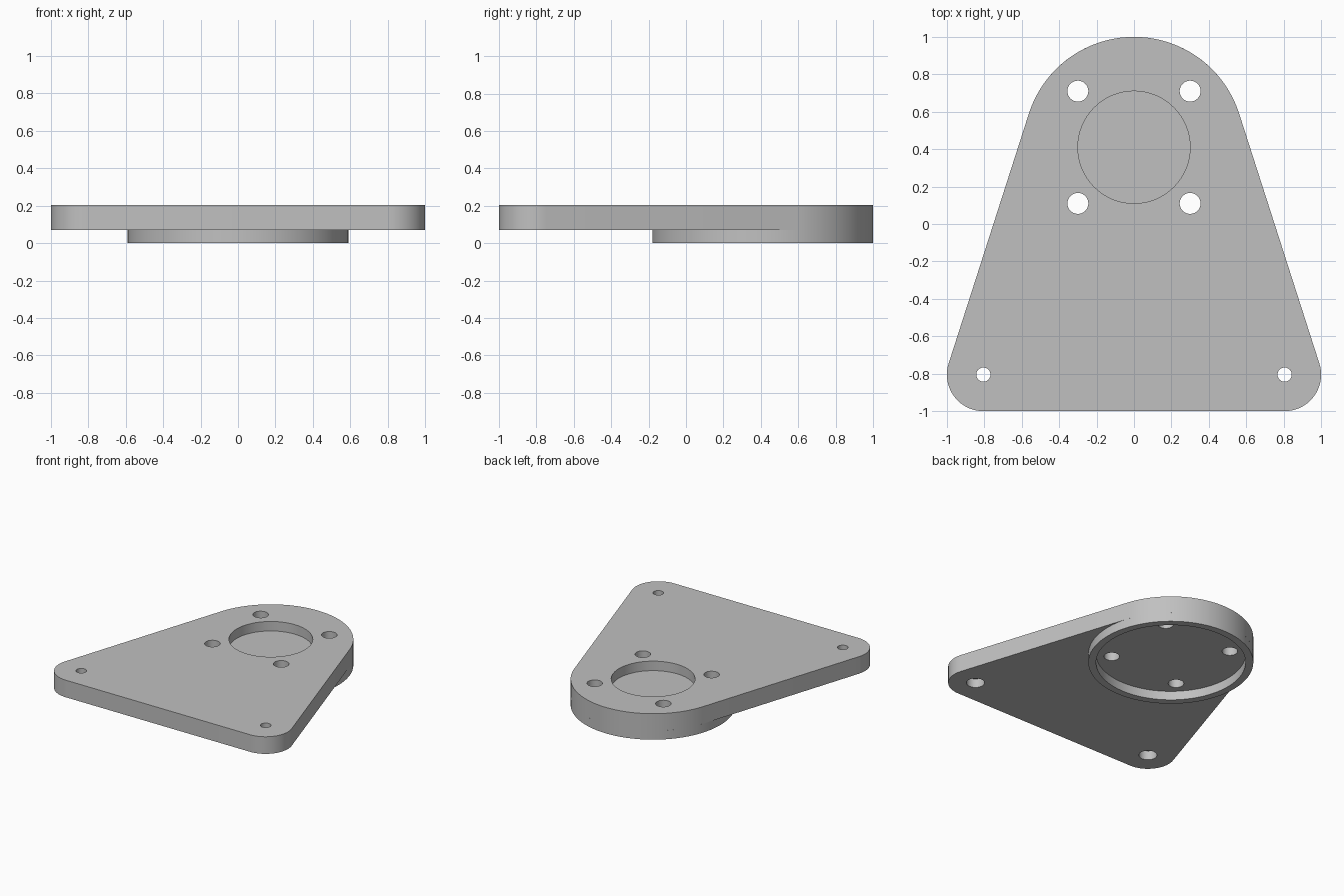
import bpy
import bmesh
from math import acos, atan2, cos, hypot, pi, sin

cube = bpy.data.objects.get("Cube")
if cube:
    bpy.data.objects.remove(cube, do_unlink=True)

# Main dimensions
BASE, TOP = 0.07, 0.205
HUB_Y, HUB_R = 0.41, 0.59
FOOT_X, FOOT_Y, FOOT_R = 0.805, -0.805, 0.195

grey = bpy.data.materials.new("light_grey")
grey.use_nodes = True
colour = (0.53, 0.53, 0.53, 1)
grey.diffuse_color = colour
grey.node_tree.nodes["Principled BSDF"].inputs["Base Color"].default_value = colour


def arc(cx, cy, r, start, end, steps):
    return [(cx + r * cos(start + (end - start) * i / steps),
             cy + r * sin(start + (end - start) * i / steps)) for i in range(steps + 1)]


def circle(cx, cy, r, steps=64):
    return arc(cx, cy, r, 0, 2 * pi, steps)[:-1]


def make_object(name, bm):
    bmesh.ops.recalc_face_normals(bm, faces=bm.faces)
    mesh = bpy.data.meshes.new(name)
    bm.to_mesh(mesh)
    bm.free()
    mesh.materials.append(grey)
    obj = bpy.data.objects.new(name, mesh)
    bpy.context.collection.objects.link(obj)
    return obj


def add_prism(bm, outline, z0, z1):
    low = [bm.verts.new((x, y, z0)) for x, y in outline]
    high = [bm.verts.new((x, y, z1)) for x, y in outline]
    bm.faces.new(low[::-1])
    bm.faces.new(high)
    n = len(outline)
    for i in range(n):
        j = (i + 1) % n
        bm.faces.new((low[i], low[j], high[j], high[i]))


def smooth(obj):
    bpy.ops.object.select_all(action="DESELECT")
    obj.select_set(True)
    bpy.context.view_layer.objects.active = obj
    bpy.ops.object.shade_smooth_by_angle(angle=pi / 6)


# Plate outline: hub arc and two foot arcs joined by tangent lines
dx, dy = FOOT_X, FOOT_Y - HUB_Y
side = atan2(dy, dx) + acos((HUB_R - FOOT_R) / hypot(dx, dy))
outline = (arc(0, HUB_Y, HUB_R, side, pi - side, 40)
           + arc(-FOOT_X, FOOT_Y, FOOT_R, pi - side, 1.5 * pi, 20)
           + arc(FOOT_X, FOOT_Y, FOOT_R, -pi / 2, side, 20))
bm = bmesh.new()
add_prism(bm, outline, BASE, TOP)
plate = make_object("mounting_plate", bm)

# Holes: blind centre pocket, four bolt holes, two counterbored foot holes
bm = bmesh.new()
add_prism(bm, circle(0, HUB_Y, 0.3), 0.13, 0.3)
for sx in (-1, 1):
    for sy in (-1, 1):
        add_prism(bm, circle(sx * 0.3, HUB_Y + sy * 0.3, 0.056, 32), -0.1, 0.3)
    add_prism(bm, circle(sx * FOOT_X, FOOT_Y, 0.038, 32), 0.1, 0.3)
    add_prism(bm, circle(sx * FOOT_X, FOOT_Y, 0.065, 32), -0.1, 0.14)
cutter = make_object("hole_cutter", bm)
cutter.hide_render = True
cut = plate.modifiers.new("holes", "BOOLEAN")
cut.operation = "DIFFERENCE"
cut.solver = "EXACT"
cut.use_self = True
cut.object = cutter
bpy.context.view_layer.objects.active = plate
bpy.ops.object.modifier_apply(modifier=cut.name)
bpy.data.objects.remove(cutter, do_unlink=True)
smooth(plate)

# Raised locating rim under the hub
bm = bmesh.new()
loops = [[bm.verts.new((x, y, z)) for x, y in circle(0, HUB_Y, r, 96)]
         for r, z in ((HUB_R, BASE), (HUB_R, 0), (0.535, 0), (0.535, BASE))]
for a, b in zip(loops, loops[1:] + loops[:1]):
    for i in range(len(a)):
        j = (i + 1) % len(a)
        bm.faces.new((a[i], a[j], b[j], b[i]))
smooth(make_object("locating_rim", bm))
